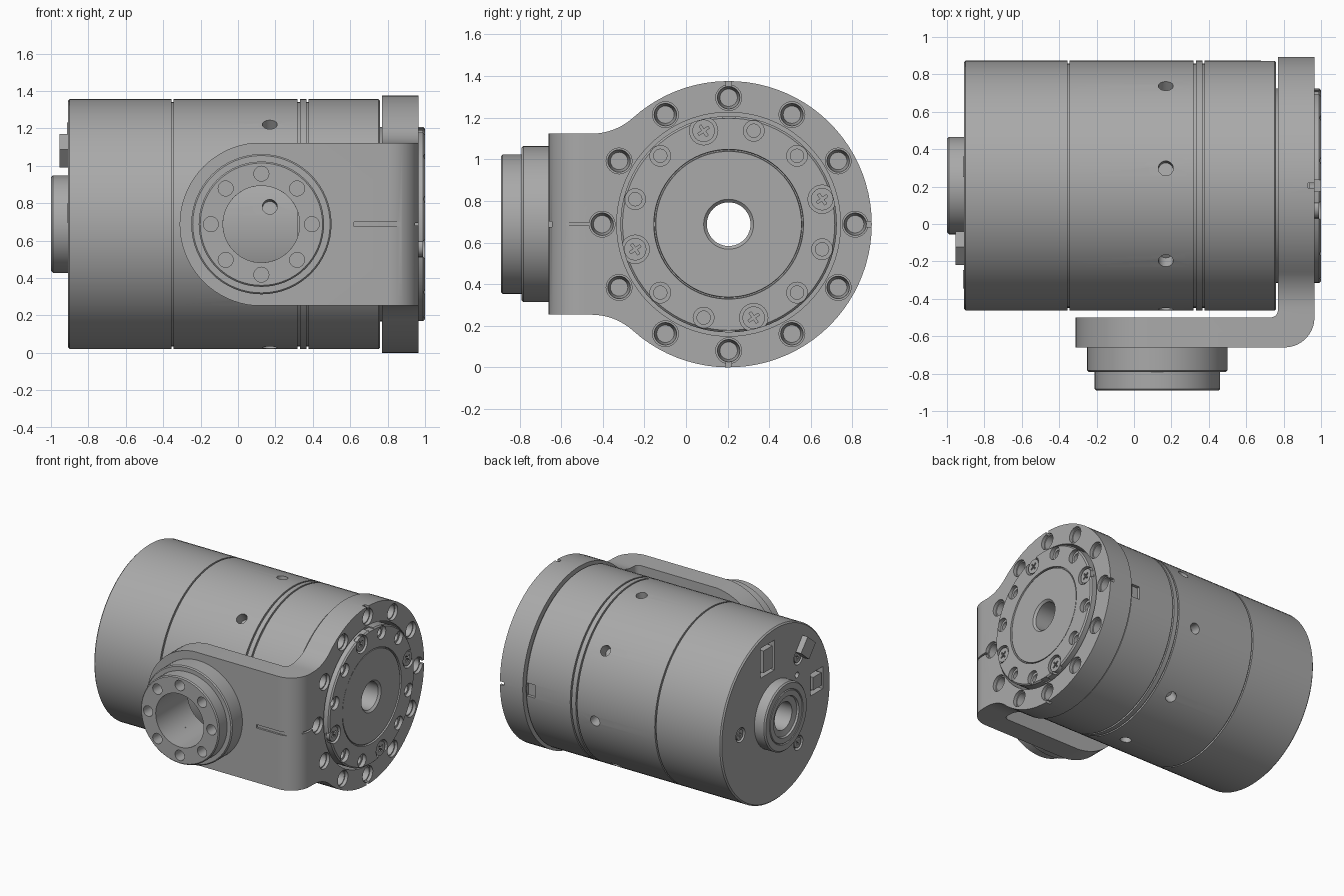
import bpy, bmesh
from math import radians, sin, cos, sqrt, atan2, pi
from mathutils import Matrix, Vector

if "Cube" in bpy.data.objects:
    bpy.data.objects.remove(bpy.data.objects["Cube"], do_unlink=True)

CY, CZ = 0.205, 0.688          # main axis, running along x
RIM = 0.688                    # outer radius of the flange ring
BORE = 0.105
PX = 0.125                     # pivot axis, running along y
X, Y = Vector((1, 0, 0)), Vector((0, 1, 0))
parts = []

grey = bpy.data.materials.new("machined_grey")
grey.use_nodes = True
grey.diffuse_color = (0.4, 0.4, 0.4, 1)
grey.node_tree.nodes["Principled BSDF"].inputs["Base Color"].default_value = (0.4, 0.4, 0.4, 1)


def finish(name, bm, keep=True):
    bmesh.ops.recalc_face_normals(bm, faces=bm.faces)
    mesh = bpy.data.meshes.new(name)
    bm.to_mesh(mesh)
    bm.free()
    ob = bpy.data.objects.new(name, mesh)
    bpy.context.collection.objects.link(ob)
    if keep:
        mesh.materials.append(grey)
        parts.append(ob)
    return ob


def lathe(name, profile, place, steps=80):
    """Closed (along, radius) profile turned about an axis."""
    bm = bmesh.new()
    rings = [[bm.verts.new(place(t, r, 2 * pi * i / steps)) for t, r in profile] for i in range(steps)]
    n = len(profile)
    for i in range(steps):
        a, b = rings[i], rings[(i + 1) % steps]
        for j in range(n):
            k = (j + 1) % n
            bm.faces.new((a[j], a[k], b[k], b[j]))
    return finish(name, bm)


def prism(name, outline, place, lo, hi, keep=False):
    bm = bmesh.new()
    a = [bm.verts.new(place(u, v, lo)) for u, v in outline]
    b = [bm.verts.new(place(u, v, hi)) for u, v in outline]
    bm.faces.new(a)
    bm.faces.new(b)
    for i in range(len(a)):
        j = (i + 1) % len(a)
        bm.faces.new((a[i], a[j], b[j], b[i]))
    return finish(name, bm, keep)


def cyl(bm, centre, axis, r, depth, r2=None, seg=24):
    m = Matrix.Translation(centre) @ Vector(axis).to_track_quat("Z", "Y").to_matrix().to_4x4()
    bmesh.ops.create_cone(bm, cap_ends=True, segments=seg, radius1=r,
                          radius2=r if r2 is None else r2, depth=depth, matrix=m)


def box(bm, centre, size, turn=0.0):
    m = Matrix.Translation(centre) @ Matrix.Rotation(turn, 4, "X") @ Matrix.Diagonal((*size, 1))
    bmesh.ops.create_cube(bm, size=1, matrix=m)


def boolean(ob, cutter, operation="DIFFERENCE"):
    if not isinstance(cutter, bpy.types.Object):
        cutter = finish("cutter", cutter, False)
    mod = ob.modifiers.new("cut", "BOOLEAN")
    mod.operation, mod.solver, mod.object = operation, "EXACT", cutter
    mod.use_self = True
    baked = bpy.data.meshes.new_from_object(ob.evaluated_get(bpy.context.evaluated_depsgraph_get()))
    ob.modifiers.clear()
    ob.data = baked
    bpy.data.objects.remove(cutter, do_unlink=True)


def arc(cu, cv, r, a0, a1, n):
    return [(cu + r * cos(radians(a0 + (a1 - a0) * i / n)),
             cv + r * sin(radians(a0 + (a1 - a0) * i / n))) for i in range(n + 1)]


def polar(x, r, deg):
    """Point around the main axis, angle from +y towards +z."""
    return Vector((x, CY + r * cos(radians(deg)), CZ + r * sin(radians(deg))))


def main_axis(t, r, a):
    return (t, CY + r * cos(a), CZ + r * sin(a))


def pivot_axis(t, r, a):
    return (PX + r * cos(a), t, CZ + r * sin(a))


# Motor housing with ring grooves
R = 0.668
shell = [(-0.91, BORE), (-0.91, R - 0.01), (-0.9, R)]
for gx in (-0.35, 0.325, 0.372):
    shell += [(gx - 0.006, R), (gx - 0.006, R - 0.015), (gx + 0.006, R - 0.015), (gx + 0.006, R)]
shell += [(0.752, R), (0.76, R - 0.008), (0.76, BORE)]
housing = lathe("motor_housing", shell, main_axis)

cut = bmesh.new()
for i in range(8):                                   # side holes
    a = 82 + 45 * i
    cyl(cut, polar(0.17, R, a), polar(0, 1, a) - polar(0, 0, a), 0.04, 0.16)
box(cut, (0.715, CY + R, CZ), (0.07, 0.05, 0.1))      # rear side notch
box(cut, (-0.91, CY + 0.1, CZ + 0.46), (0.1, 0.17, 0.23))     # large socket
box(cut, (-0.91, CY - 0.5, CZ + 0.06), (0.1, 0.15, 0.17))     # small socket
cyl(cut, (-0.91, CY - 0.26, CZ + 0.2), X, 0.022, 0.08)
END_SCREWS = (0, 130, 230)
for a in END_SCREWS:
    cyl(cut, polar(-0.91, 0.43, a), X, 0.055, 0.06)
boolean(housing, cut)

# Connectors on the rear end
bm = bmesh.new()
box(bm, (-0.9, CY - 0.335, CZ + 0.392), (0.11, 0.128, 0.128), radians(40))
box(bm, (-0.89, CY + 0.1, CZ + 0.46), (0.05, 0.11, 0.17))
box(bm, (-0.89, CY - 0.5, CZ + 0.06), (0.05, 0.1, 0.1))
finish("rear_connectors", bm)

# Rear hub
lathe("rear_hub", [(-0.91, BORE), (-0.975, BORE), (-0.985, 0.15), (-1, 0.155), (-1, 0.195),
                   (-0.992, 0.2), (-1, 0.205), (-1, 0.25), (-0.99, 0.26), (-0.91, 0.26)], main_axis)

# Output disc with bolt holes and screw pockets
disc = lathe("output_disc", [(0.76, BORE), (0.98, BORE), (0.995, 0.12), (0.995, 0.35), (0.985, 0.352),
                             (0.985, 0.358), (1, 0.36), (1, 0.51), (0.99, 0.52), (0.76, 0.52)], main_axis)
SCREWS = (15, 105, 195, 285)
cut = bmesh.new()
for a in range(15, 360, 30):
    if a in SCREWS:
        cyl(cut, polar(1, 0.465, a), X, 0.068, 0.07)
    else:
        cyl(cut, polar(1, 0.465, a), X, 0.05, 0.06)
        cyl(cut, polar(1, 0.465, a), X, 0.032, 0.2)
for a in (90, 270):
    box(cut, polar(1, 0.525, a), (0.1, 0.06, 0.03))
boolean(disc, cut)


# Cross-head screws
def screws(name, spots, r):
    bm, cross = bmesh.new(), bmesh.new()
    for p, turn in spots:
        cyl(bm, p, X, r, 0.05)
        for k in (0, 90):
            box(cross, p, (0.08, r * 1.1, r * 0.22), radians(turn + k))
    boolean(finish(name, bm), cross)


screws("disc_screws", [(polar(0.965, 0.465, a), a + 20) for a in SCREWS], 0.054)
screws("end_screws", [(polar(-0.88, 0.43, a), a) for a in END_SCREWS], 0.04)

# Bracket: side profile, trimmed by the flange outline and by the rounded arm end
HALF = 0.435
side = [(-0.4, -0.66)] + arc(0.805, -0.5, 0.16, -90, 0, 10) + [(0.965, 1), (0.77, 1)]
side += arc(0.73, -0.46, 0.04, 0, -90, 5) + [(-0.4, -0.5)]
bracket = prism("bracket", side, lambda u, v, t: (u, v, CZ + t), -0.8, 0.8, True)

FIL = 0.3
fu, fv = -sqrt((RIM + FIL) ** 2 - (HALF + FIL) ** 2), HALF + FIL
touch = 180 + atan2(fv, fu) * 180 / pi               # fillet meets the rim here
upper = arc(0, 0, RIM, 0, touch - 180, 32) + arc(fu, fv, FIL, touch, 270, 10)[1:] + [(-1, HALF)]
outline = upper + [(u, -v) for u, v in reversed(upper[1:])]
boolean(bracket, prism("trim", outline, lambda u, v, t: (t, CY + u, CZ + v), -0.6, 1.2), "INTERSECT")

tongue = arc(PX, 0, HALF + 0.002, 90, 270, 36) + [(0.72, -0.46), (0.72, -0.9), (1.2, -0.9),
                                                 (1.2, 0.9), (0.72, 0.9), (0.72, 0.46)]
boolean(bracket, prism("trim", tongue, lambda u, v, t: (u, t, CZ + v), -0.9, 1.3), "INTERSECT")

cut = bmesh.new()
cyl(cut, (0.86, CY, CZ), X, 0.538, 0.5, seg=80)       # ring opening
cyl(cut, (PX, -0.58, CZ), Y, 0.205, 0.4, seg=48)      # pivot bore
boolean(bracket, cut)
cut = bmesh.new()
for a in range(0, 360, 30):                          # flange bolt holes
    cyl(cut, polar(0.915, 0.608, a), X, 0.042, 0.15, 0.06)
    cyl(cut, polar(0.965, 0.608, a), X, 0.062, 0.05)
for a in range(0, 360, 90):                          # alignment marks
    if a != 180:
        box(cut, polar(0.955, RIM, a), (0.05, 0.05, 0.026), radians(a))
box(cut, (0.8, -0.66, CZ), (0.36, 0.03, 0.026))
box(cut, (0.96, -0.55, CZ), (0.03, 0.2, 0.014))
boolean(bracket, cut)

# Pivot boss on the arm
boss = lathe("pivot_boss", [(-0.655, 0.205), (-0.655, 0.375), (-0.782, 0.375), (-0.79, 0.367),
                            (-0.79, 0.335), (-0.882, 0.335), (-0.89, 0.327), (-0.89, 0.205)],
             pivot_axis, 64)
cut = bmesh.new()
for i in range(8):
    cyl(cut, pivot_axis(-0.85, 0.27, i * pi / 4), Y, 0.04, 0.16)
boolean(boss, cut)

# Smooth curved walls, keep edges sharp
bpy.ops.object.select_all(action="DESELECT")
for ob in parts:
    ob.select_set(True)
bpy.context.view_layer.objects.active = parts[0]
bpy.ops.object.shade_smooth_by_angle(angle=radians(30))
